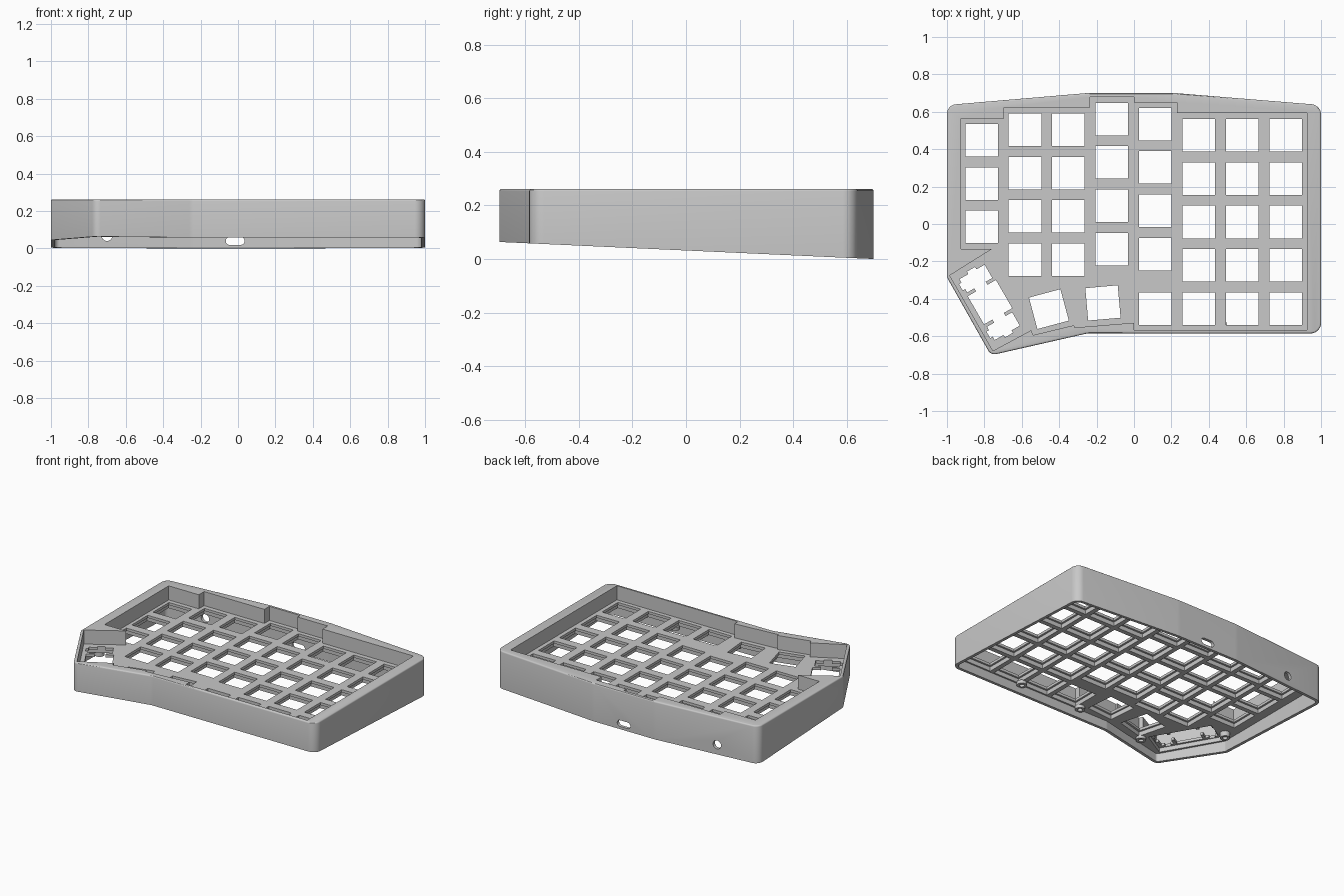
import bpy, bmesh, math
from mathutils import Matrix, Vector

if "Cube" in bpy.data.objects:
    bpy.data.objects.remove(bpy.data.objects["Cube"], do_unlink=True)

PITCH, HOLE, SOCKET = 0.2317, 0.174, 0.2
TOP, PLATE_TOP, PLATE_LOW = 0.262, 0.165, 0.118
COLOUR = (0.58, 0.58, 0.58, 1)

grey = bpy.data.materials.new("case_grey")
grey.use_nodes = True
grey.diffuse_color = COLOUR
grey.node_tree.nodes["Principled BSDF"].inputs["Base Color"].default_value = COLOUR


def base_z(y):
    """Height of the sloping underside."""
    return max(0.0, (0.697 - y) * 0.0455)


def inset(corners, d):
    """Move every side of a counter-clockwise outline inward by d."""
    result = []
    for i, (x, y, r) in enumerate(corners):
        p = Vector((x, y))
        a = (p - Vector(corners[i - 1][:2])).normalized()
        b = (Vector(corners[(i + 1) % len(corners)][:2]) - p).normalized()
        na, nb = Vector((-a.y, a.x)), Vector((-b.y, b.x))
        q = p + (na + nb) * d / (1 + na.dot(nb))
        result.append((q.x, q.y, max(r - d, 0.012)))
    return result


def rounded(corners, steps=6):
    """Replace each corner (x, y, radius) by an arc."""
    points = []
    for i, (x, y, r) in enumerate(corners):
        p = Vector((x, y))
        a = (Vector(corners[i - 1][:2]) - p).normalized()
        b = (Vector(corners[(i + 1) % len(corners)][:2]) - p).normalized()
        half = a.angle(b) / 2
        centre = p + (a + b).normalized() * r / math.sin(half)
        start = p + a * r / math.tan(half) - centre
        end = p + b * r / math.tan(half) - centre
        for k in range(steps + 1):
            t = k / steps
            points.append(tuple(centre + start.lerp(end, t).normalized() * r))
    return points


def prism(bm, points, low, high, matrix=Matrix()):
    """Extrude an outline; low may be a number or a function of y."""
    lower = [bm.verts.new(matrix @ Vector((x, y, low(y) if callable(low) else low))) for x, y in points]
    upper = [bm.verts.new(matrix @ Vector((x, y, high))) for x, y in points]
    n = len(points)
    faces = [bm.faces.new(lower[::-1]), bm.faces.new(upper)]
    for i in range(n):
        j = (i + 1) % n
        faces.append(bm.faces.new((lower[i], lower[j], upper[j], upper[i])))
    bmesh.ops.recalc_face_normals(bm, faces=faces)
    return faces


def finish(bm, name):
    mesh = bpy.data.meshes.new(name)
    bm.to_mesh(mesh)
    bm.free()
    mesh.materials.append(grey)
    obj = bpy.data.objects.new(name, mesh)
    bpy.context.collection.objects.link(obj)
    return obj


def box(w, h):
    return [(-w / 2, -h / 2), (w / 2, -h / 2), (w / 2, h / 2), (-w / 2, h / 2)]


def circle(r, n=24):
    return [(r * math.cos(math.tau * k / n), r * math.sin(math.tau * k / n)) for k in range(n)]


def place(x, y, degrees=0):
    return Matrix.Translation((x, y, 0)) @ Matrix.Rotation(math.radians(degrees), 4, "Z")


# Outer shell with softened top rim
outline = [(-1, 0.636, 0.05), (-1, -0.285, 0.03), (-0.765, -0.702, 0.04), (-0.25, -0.585, 0.1),
           (1, -0.585, 0.055), (1, 0.636, 0.055), (0.22, 0.7, 0.3), (-0.25, 0.7, 0.3)]
bm = bmesh.new()
lid = prism(bm, rounded(outline), base_z, TOP)[1]
bmesh.ops.bevel(bm, geom=list(lid.edges), offset=0.009, segments=3, profile=0.5, affect="EDGES")
case = finish(bm, "keyboard_case")

cutters = []

# Stepped pocket above the key plate
pocket = [(-0.925, 0.565), (-0.925, -0.134), (-0.76, -0.134), (-0.985, -0.275), (-0.754, -0.678),
          (-0.55, -0.568), (-0.54, -0.594), (-0.32, -0.541), (-0.318, -0.554), (0, -0.528),
          (0, -0.567), (0.925, -0.567), (0.925, 0.593), (0.23, 0.593), (0.23, 0.65), (0, 0.65),
          (0, 0.678), (-0.235, 0.678), (-0.235, 0.623), (-0.695, 0.623), (-0.695, 0.565)]
bm = bmesh.new()
prism(bm, pocket, PLATE_TOP, 0.5)
cutters.append(finish(bm, "pocket_cutter"))

# Hollow underside
bm = bmesh.new()
prism(bm, rounded(inset(outline, 0.021)), -0.5, PLATE_LOW)
cutters.append(finish(bm, "cavity_cutter"))

# Key positions: top key y and number of keys in each column
columns = [(0.448, 3), (0.504, 4), (0.504, 4), (0.561, 4), (0.534, 4), (0.474, 5), (0.474, 5), (0.474, 5)]
keys = [place(-0.815 + c * 0.2322, top - k * PITCH)
        for c, (top, count) in enumerate(columns) for k in range(count)]
keys += [place(0.114, -0.452), place(-0.166, -0.422, 5), place(-0.455, -0.455, 15)]
wide_key = place(-0.77, -0.418, -60)

# Switch holes, with stabiliser openings beside the wide thumb key
bm = bmesh.new()
for key in keys + [wide_key]:
    prism(bm, box(HOLE, HOLE), -0.5, 0.5, key)
for side in (-1, 1):
    prism(bm, box(0.082, 0.155), -0.5, 0.5, wide_key @ place(side * 0.147, -0.002))
cutters.append(finish(bm, "switch_hole_cutter"))

# Slots and notches around the stabiliser openings
bm = bmesh.new()
prism(bm, box(0.25, 0.07), -0.5, 0.5, wide_key)
for side in (-1, 1):
    prism(bm, box(0.03, 0.05), -0.5, 0.5, wide_key @ place(side * 0.188, 0))
    prism(bm, box(0.04, 0.03), -0.5, 0.5, wide_key @ place(side * 0.147, -0.08))
cutters.append(finish(bm, "stabiliser_notch_cutter"))

# Wider sockets below each switch hole
bm = bmesh.new()
for key in keys:
    prism(bm, box(SOCKET, SOCKET), -0.5, PLATE_TOP - 0.018, key)
prism(bm, box(0.42, SOCKET), -0.5, PLATE_TOP - 0.018, wide_key)
cutters.append(finish(bm, "socket_cutter"))

# Cable slot and round jack in the back wall
upright = Matrix.Rotation(math.pi / 2, 4, "X")
bm = bmesh.new()
slot = [(x * 0.05, z * 0.0215, 0.021) for x, z in ((-1, -1), (1, -1), (1, 1), (-1, 1))]
prism(bm, rounded(slot), -0.8, -0.6, Matrix.Translation((-0.015, 0, 0.04)) @ upright)
prism(bm, circle(0.029), -0.8, -0.58, Matrix.Translation((-0.7, 0, 0.069)) @ upright)
cutters.append(finish(bm, "port_cutter"))

# Carve the case and remove the helpers
for cutter in cutters:
    cutter.hide_render = True
    mod = case.modifiers.new(cutter.name, "BOOLEAN")
    mod.operation, mod.solver, mod.object = "DIFFERENCE", "EXACT", cutter
bpy.context.view_layer.update()
graph = bpy.context.evaluated_depsgraph_get()
carved = bpy.data.meshes.new_from_object(case.evaluated_get(graph))
case.modifiers.clear()
case.data = carved
for cutter in cutters:
    bpy.data.objects.remove(cutter, do_unlink=True)

# Screw posts under the plate
parts = [case]
for n, (x, y) in enumerate([(0.465, -0.538), (-0.01, -0.538), (-0.55, -0.588), (-0.915, -0.205)]):
    bm = bmesh.new()
    low = base_z(y) + 0.042
    rings = []
    for r, z in ((0.032, PLATE_LOW + 0.004), (0.032, low), (0.016, low), (0.016, PLATE_LOW - 0.002)):
        rings.append([bm.verts.new((x + u, y + v, z)) for u, v in circle(r, 20)])
    for a, b in zip(rings, rings[1:]):
        for i in range(20):
            j = (i + 1) % 20
            bm.faces.new((a[i], a[j], b[j], b[i]))
    bm.faces.new(rings[0])
    bm.faces.new(rings[-1])
    bmesh.ops.recalc_face_normals(bm, faces=bm.faces[:])
    parts.append(finish(bm, f"screw_post_{n + 1}"))

# Smooth rounded corners, keep hard edges
bpy.ops.object.select_all(action="DESELECT")
for part in parts:
    part.select_set(True)
bpy.context.view_layer.objects.active = case
bpy.ops.object.shade_smooth_by_angle(angle=math.radians(30))
